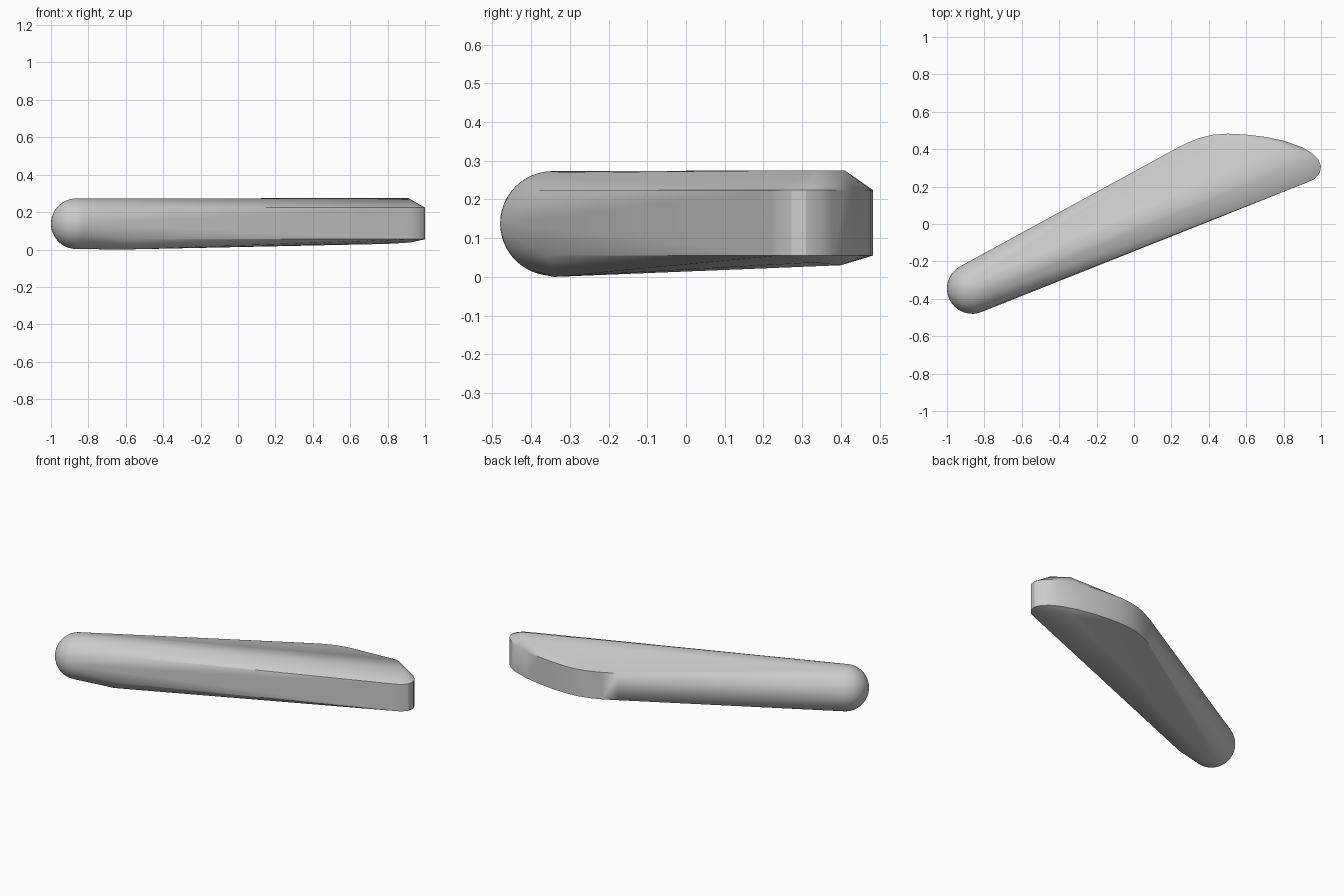
import bpy, bmesh, math
from mathutils import Matrix

old = bpy.data.objects.get("Cube")
if old:
    bpy.data.objects.remove(old, do_unlink=True)

# Plain grey material
grey = bpy.data.materials.new("plain grey")
grey.use_nodes = True
colour = (0.6, 0.6, 0.6, 1)
grey.diffuse_color = colour
grey.node_tree.nodes["Principled BSDF"].inputs["Base Color"].default_value = colour

bm = bmesh.new()

# Rounded narrow end
bmesh.ops.create_uvsphere(bm, u_segments=40, v_segments=24, radius=0.135,
                          matrix=Matrix.Translation((-0.865, -0.345, 0.138)))

# Upright rim around the wide end
rim = [(0.2, 0.39), (0.28, 0.432), (0.35, 0.46), (0.42, 0.477), (0.5, 0.483),
       (0.6, 0.478), (0.7, 0.466), (0.8, 0.445), (0.9, 0.41), (0.95, 0.38),
       (0.985, 0.345), (1.0, 0.31), (0.993, 0.272), (0.965, 0.24), (0.92, 0.22)]
for x, y in rim:
    for z in (0.055, 0.224):
        bm.verts.new((x, y, z))

# Straight front edge, where the rim fades into the rounded end
for p in [(-0.6, -0.378, 0.224), (-0.55, -0.358, 0.055), (-0.855, -0.48, 0.14)]:
    bm.verts.new(p)

# Corners of the flat top and the shallow underside
for p in [(0.91, 0.34, 0.275), (0.82, 0.41, 0.275),
          (0.92, 0.33, 0.037), (0.8, 0.4, 0.03), (-0.62, -0.34, 0.0)]:
    bm.verts.new(p)

# Wrap all of it in one convex skin
hull = bmesh.ops.convex_hull(bm, input=bm.verts[:], use_existing_faces=False)
inside = {g for g in hull["geom_interior"] + hull["geom_unused"]
          if isinstance(g, bmesh.types.BMVert)}
bmesh.ops.delete(bm, geom=list(inside), context="VERTS")
skin = {g for g in hull["geom"] if isinstance(g, bmesh.types.BMFace) and g.is_valid}
bmesh.ops.delete(bm, geom=[f for f in bm.faces if f not in skin], context="FACES")
bmesh.ops.dissolve_limit(bm, angle_limit=math.radians(0.5),
                         verts=bm.verts[:], edges=bm.edges[:])
bmesh.ops.recalc_face_normals(bm, faces=bm.faces[:])

mesh = bpy.data.meshes.new("tapered_blade")
bm.to_mesh(mesh)
bm.free()
mesh.materials.append(grey)
blade = bpy.data.objects.new("tapered_blade", mesh)
bpy.context.collection.objects.link(blade)

# Smooth sides with sharp rim edges
bpy.ops.object.select_all(action="DESELECT")
blade.select_set(True)
bpy.context.view_layer.objects.active = blade
bpy.ops.object.shade_smooth_by_angle(angle=math.radians(30))
